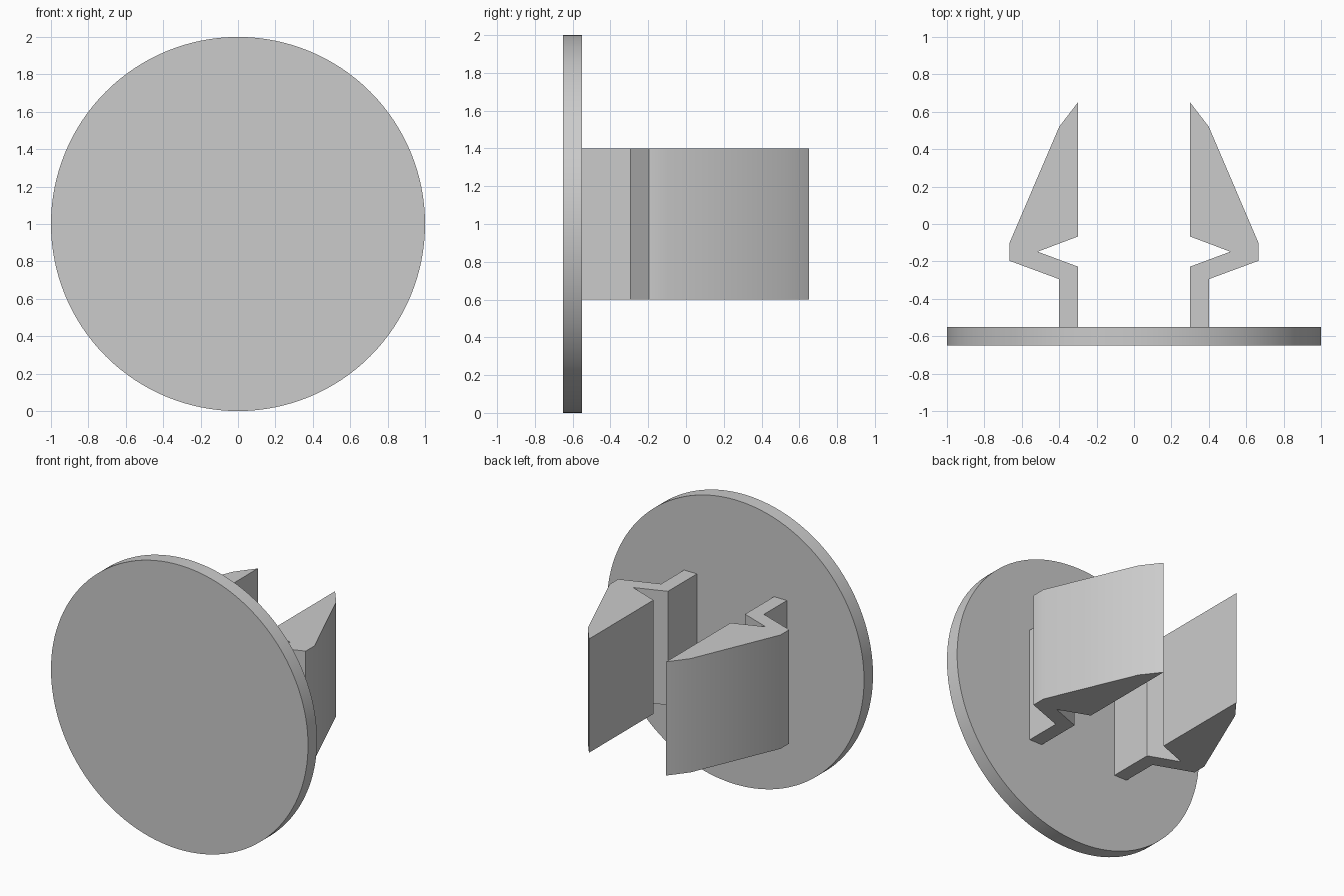
import bpy, bmesh, math
from mathutils import Matrix

cube = bpy.data.objects.get("Cube")
if cube:
    bpy.data.objects.remove(cube, do_unlink=True)

# Single grey plastic
grey = bpy.data.materials.new("light_grey_plastic")
grey.use_nodes = True
colour = (0.6, 0.6, 0.6, 1.0)
grey.diffuse_color = colour
grey.node_tree.nodes["Principled BSDF"].inputs["Base Color"].default_value = colour


def finish(name, bm):
    bmesh.ops.recalc_face_normals(bm, faces=bm.faces)
    mesh = bpy.data.meshes.new(name)
    bm.to_mesh(mesh)
    bm.free()
    mesh.materials.append(grey)
    obj = bpy.data.objects.new(name, mesh)
    bpy.context.collection.objects.link(obj)
    bpy.ops.object.select_all(action="DESELECT")
    obj.select_set(True)
    bpy.context.view_layer.objects.active = obj
    bpy.ops.object.shade_smooth_by_angle(angle=math.radians(30))
    return obj


def clip(name, side):
    """Barbed snap arm: a plan profile extruded upwards, mirrored by side."""
    profile = [(0.30, -0.55), (0.40, -0.55), (0.40, -0.295), (0.665, -0.197),
               (0.665, -0.10), (0.40, 0.52), (0.30, 0.65), (0.30, -0.067),
               (0.515, -0.148), (0.30, -0.228)]
    bm = bmesh.new()
    face = bm.faces.new([bm.verts.new((side * x, y, 0.6)) for x, y in profile])
    result = bmesh.ops.extrude_face_region(bm, geom=[face])
    top = [v for v in result["geom"] if isinstance(v, bmesh.types.BMVert)]
    bmesh.ops.translate(bm, verts=top, vec=(0, 0, 0.8))
    return finish(name, bm)


# Round cover plate facing the front
bm = bmesh.new()
bmesh.ops.create_cone(bm, cap_ends=True, segments=128, radius1=1, radius2=1, depth=0.1,
                      matrix=Matrix.Translation((0, -0.6, 1)) @ Matrix.Rotation(math.pi / 2, 4, "X"))
finish("cover_plate", bm)

# Pair of snap arms behind the plate
clip("left_snap_arm", 1)
clip("right_snap_arm", -1)
